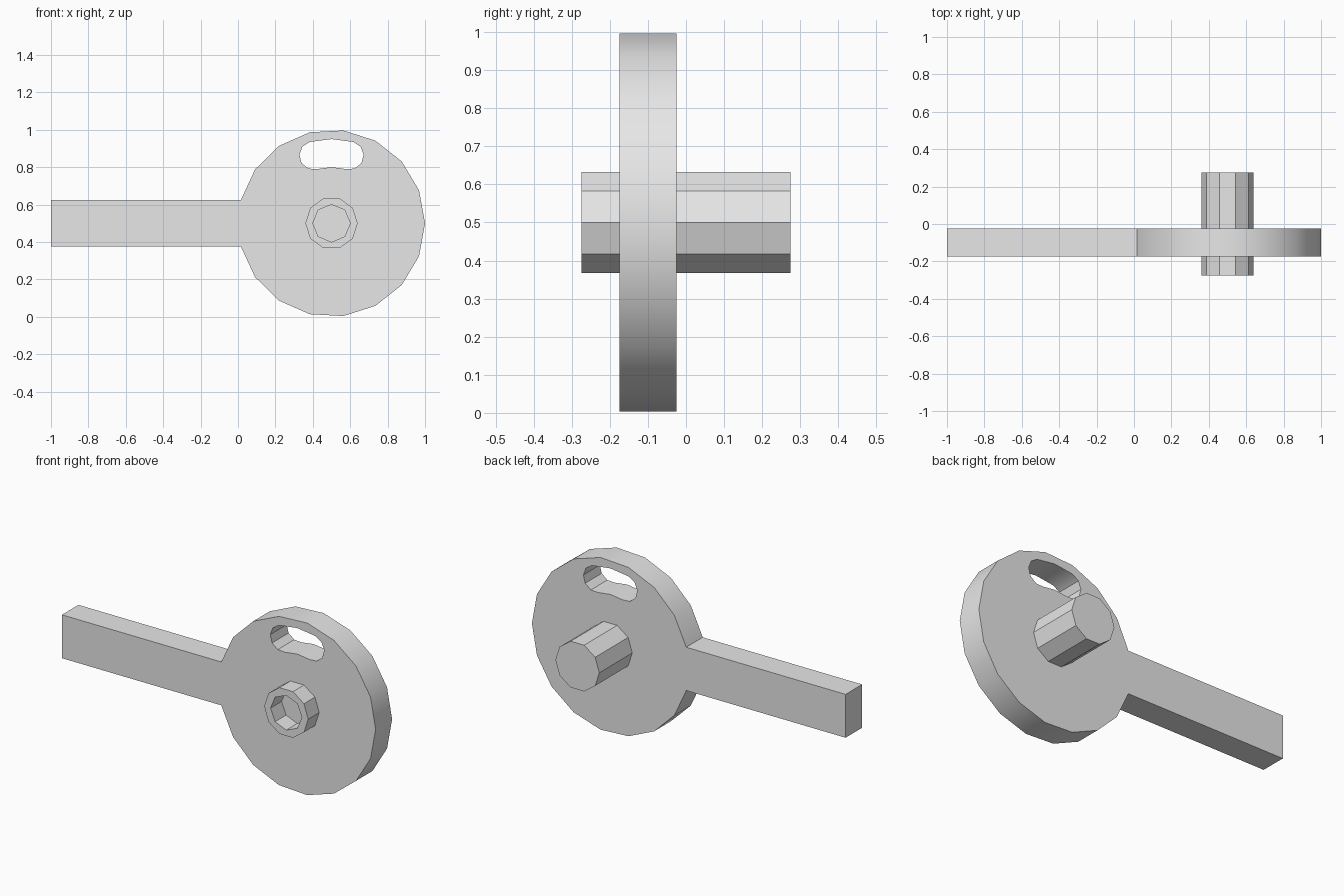
import bpy
import bmesh
from math import asin, cos, pi, radians, sin

cube = bpy.data.objects.get("Cube")
if cube:
    bpy.data.objects.remove(cube)

grey = bpy.data.materials.new("plain grey")
grey.use_nodes = True
colour = (0.8, 0.8, 0.8, 1)
grey.diffuse_color = colour
grey.node_tree.nodes["Principled BSDF"].inputs["Base Color"].default_value = colour

CENTRE = (0.5, 0.5)


def arc(centre, radius, start, end, steps):
    """Points along an arc, both ends included."""
    angles = [start + (end - start) * i / steps for i in range(steps + 1)]
    return [(centre[0] + radius * cos(a), centre[1] + radius * sin(a)) for a in angles]


def ring(radius, sides):
    return arc(CENTRE, radius, 0, 2 * pi, sides)[:-1]


def extruded(name, front, outlines):
    """Extrude each (outline, back) from the front plane; caps join outlines at equal depth."""
    bm = bmesh.new()
    caps = {}
    for outline, back in outlines:
        count = len(outline)
        rows = []
        for y in (front, back):
            row = [bm.verts.new((x, y, z)) for x, z in outline]
            edges = [bm.edges.new((row[i], row[(i + 1) % count])) for i in range(count)]
            caps.setdefault(y, []).extend(edges)
            rows.append(row)
        for i in range(count):
            j = (i + 1) % count
            bm.faces.new((rows[0][i], rows[0][j], rows[1][j], rows[1][i]))
    for edges in caps.values():
        bmesh.ops.triangle_fill(bm, edges=edges, use_beauty=True, use_dissolve=False)
    bmesh.ops.recalc_face_normals(bm, faces=bm.faces)
    mesh = bpy.data.meshes.new(name)
    bm.to_mesh(mesh)
    bm.free()
    mesh.materials.append(grey)
    obj = bpy.data.objects.new(name, mesh)
    bpy.context.collection.objects.link(obj)
    bpy.ops.object.select_all(action="DESELECT")
    obj.select_set(True)
    bpy.context.view_layer.objects.active = obj
    bpy.ops.object.shade_smooth_by_angle(angle=radians(30))
    return obj


# Round plate with a straight arm
half_arm = 0.125
join = pi - asin(half_arm / 0.5)
plate = arc(CENTRE, 0.5, -join, join, 16)
plate += [(-1, 0.5 + half_arm), (-1, 0.5 - half_arm)]

# Curved slot with rounded ends, following the rim
mid, half_width, spread = 0.375, 0.075, radians(15)
up = pi / 2
right, _, left = arc(CENTRE, mid, up - spread, up + spread, 2)
slot = arc(CENTRE, mid + half_width, up - spread, up + spread, 2)
slot += arc(left, half_width, up + spread, up + spread + pi, 5)[1:]
slot += arc(CENTRE, mid - half_width, up + spread, up - spread, 2)[1:]
slot += arc(right, half_width, -up - spread, up - spread, 5)[1:-1]

extruded("plate_and_arm", -0.175, [(plate, -0.025), (slot, -0.025)])

# Ten-sided hub with a blind eight-sided bore
extruded("hub", -0.275, [(ring(0.14, 10), 0.275), (ring(0.1, 8), 0.225)])
